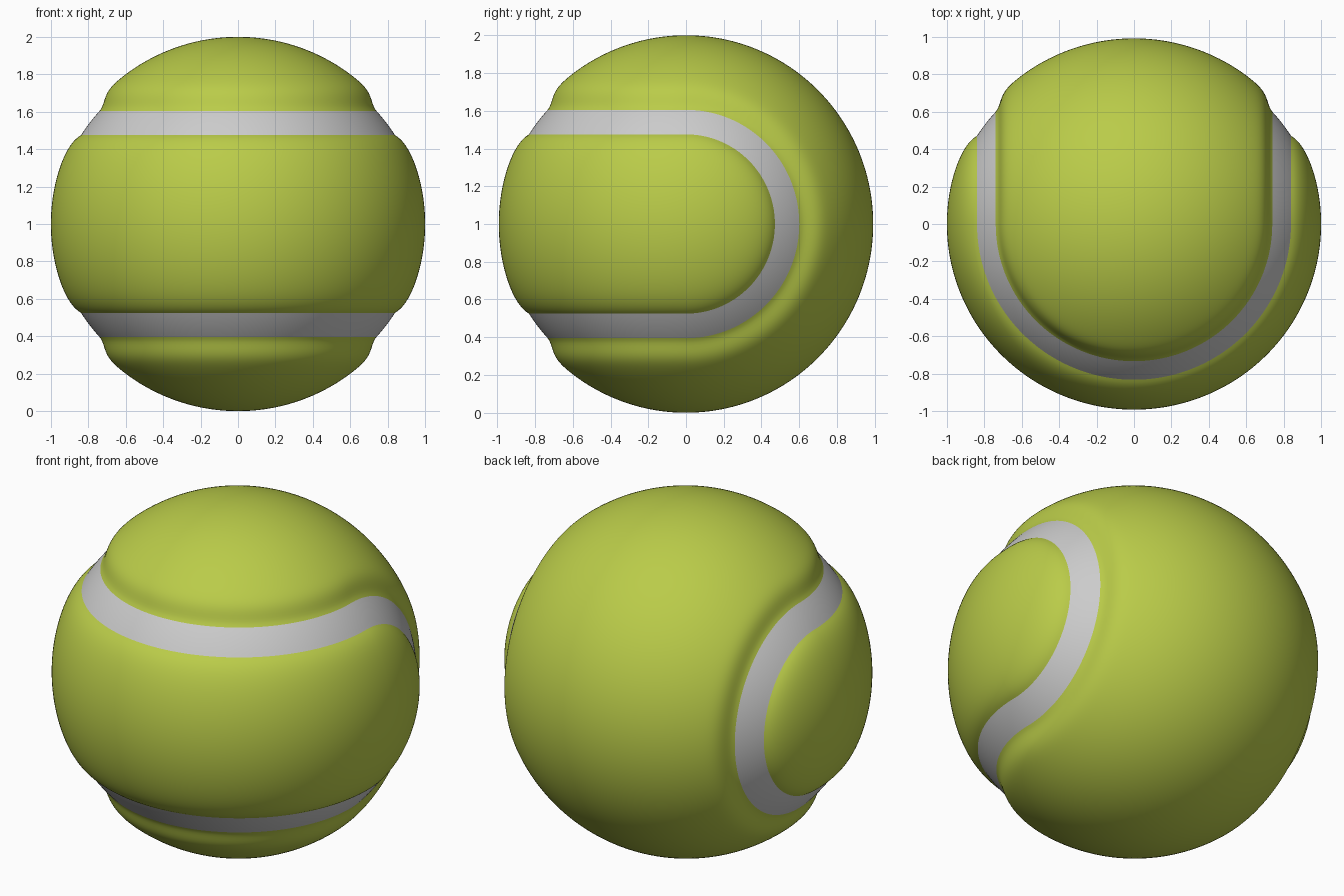
import bpy, bmesh
from math import sin, cos, pi, exp
from mathutils import Vector

if "Cube" in bpy.data.objects:
    bpy.data.objects.remove(bpy.data.objects["Cube"])

A0, A1 = 0.515, 0.686      # angular edges of the seam band
SEG = 112                  # steps round each half ball
Y_SCALE = 0.992


def radius(a):
    # groove profile: felt rounds down to the seam on both sides
    if a < A0:
        return 1 - 0.036 * exp(-(A0 - a) / 0.065)
    if a > A1:
        return 1 - 0.045 * exp(-((a - A1) / 0.085) ** 2)
    t = (a - A0) / (A1 - A0)
    return 0.964 - 0.009 * t


def front_point(a, p, s):
    # front half: profile turned about the vertical axis
    return cos(a) * cos(p), -cos(a) * sin(p), s * sin(a)


def back_point(a, p, s):
    # back half: the same profile turned about the x axis
    return s * cos(a), sin(a) * sin(p), sin(a) * cos(p)


def make_part(name, a_from, a_to, steps, color=None):
    bm = bmesh.new()
    angles = [a_from + (a_to - a_from) * i / steps for i in range(steps + 1)]
    # nudge end angles so each part uses its own side of the groove
    for point in (front_point, back_point):
        for s in (1, -1):
            rows = []
            for a in angles:
                r = radius(a)
                row = []
                for j in range(SEG + 1):
                    x, y, z = point(a, pi * j / SEG, s)
                    row.append(bm.verts.new((r * x, r * y * Y_SCALE, r * z + 1)))
                rows.append(row)
            for r0, r1 in zip(rows, rows[1:]):
                for j in range(SEG):
                    bm.faces.new((r0[j], r0[j + 1], r1[j + 1], r1[j]))
    bmesh.ops.remove_doubles(bm, verts=bm.verts, dist=1e-4)
    bm.normal_update()
    centre = Vector((0, 0, 1))
    for f in bm.faces:
        f.smooth = True
        if f.normal.dot(f.calc_center_median() - centre) < 0:
            f.normal_flip()
    mesh = bpy.data.meshes.new(name)
    bm.to_mesh(mesh)
    bm.free()
    ob = bpy.data.objects.new(name, mesh)
    bpy.context.collection.objects.link(ob)
    if color:
        mat = bpy.data.materials.new(name + "_felt")
        mat.diffuse_color = color
        mat.use_nodes = True
        mat.node_tree.nodes["Principled BSDF"].inputs["Base Color"].default_value = mat.diffuse_color
        mesh.materials.append(mat)
    return ob


GREEN = (0.49, 0.60, 0.066, 1)
make_part("front_panel", 0, A0, 32, GREEN)
make_part("seam", A0, A1, 8)
make_part("back_panel", A1, pi / 2, 56, GREEN)
